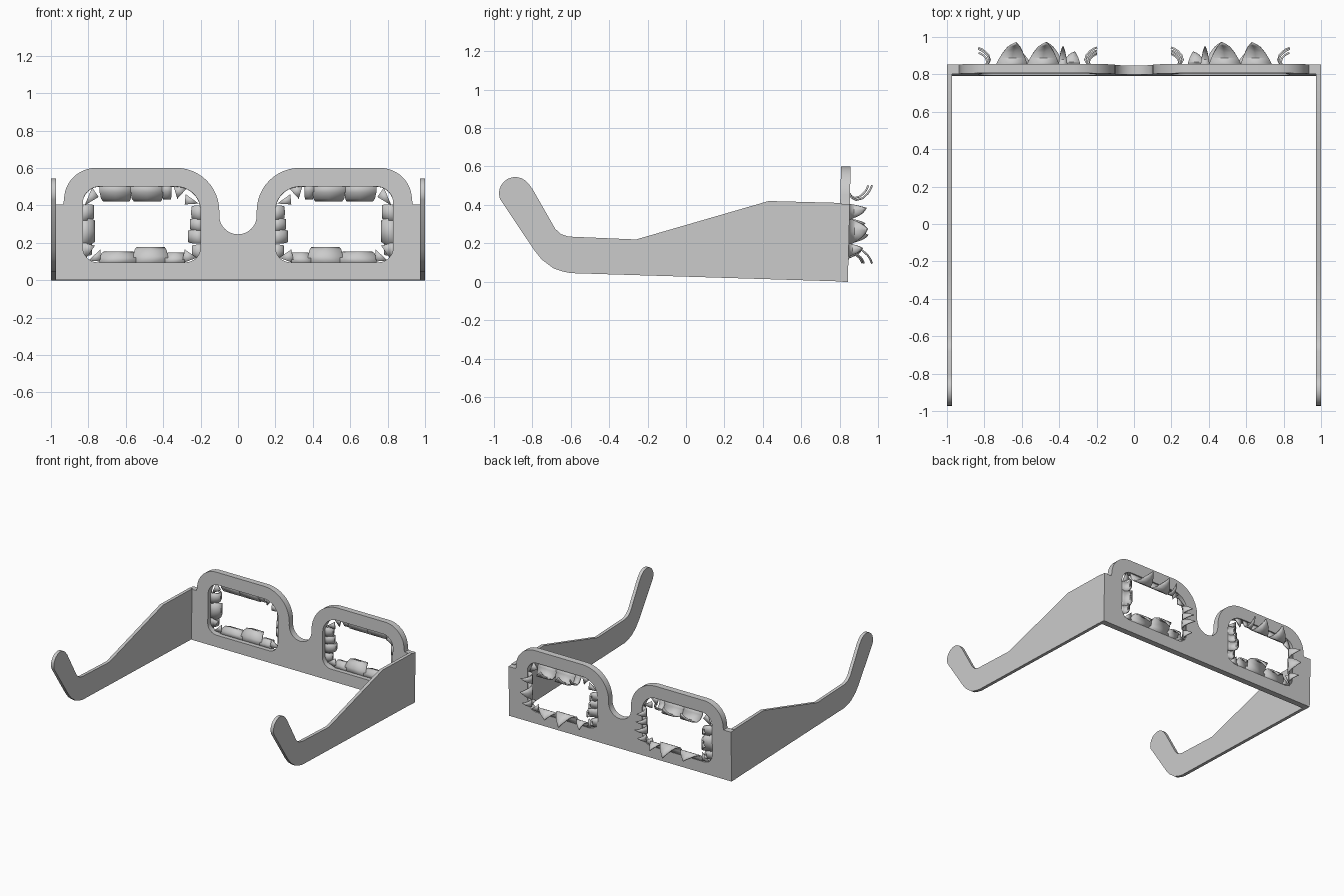
import bpy, bmesh, math
from mathutils import Matrix

if "Cube" in bpy.data.objects:
    bpy.data.objects.remove(bpy.data.objects["Cube"])

GREY = bpy.data.materials.new("card grey")
GREY.diffuse_color = (0.6, 0.6, 0.6, 1)
GREY.use_nodes = True
GREY.node_tree.nodes["Principled BSDF"].inputs["Base Color"].default_value = GREY.diffuse_color


def finish(ob, angle=30):
    bpy.ops.object.select_all(action='DESELECT')
    ob.select_set(True)
    bpy.context.view_layer.objects.active = ob
    ob.data.materials.clear()
    ob.data.materials.append(GREY)
    bpy.ops.object.shade_smooth_by_angle(angle=math.radians(angle))
    return ob


def arc(cx, cy, r, a0, a1, n=12, ry=None):
    """Points on an arc, angles in degrees."""
    ry = ry or r
    return [(cx + r * math.cos(math.radians(a0 + (a1 - a0) * i / n)),
             cy + ry * math.sin(math.radians(a0 + (a1 - a0) * i / n))) for i in range(n + 1)]


def plate(name, loops, thickness, matrix):
    """Flat sheet cut from closed outlines; inner outlines become holes."""
    cu = bpy.data.curves.new(name, 'CURVE')
    cu.dimensions = '2D'
    cu.fill_mode = 'BOTH'
    cu.extrude = thickness / 2
    for pts in loops:
        sp = cu.splines.new('POLY')
        sp.points.add(len(pts) - 1)
        for p, (x, y) in zip(sp.points, pts):
            p.co = (x, y, 0, 1)
        sp.use_cyclic_u = True
    ob = bpy.data.objects.new(name, cu)
    bpy.context.collection.objects.link(ob)
    bpy.ops.object.select_all(action='DESELECT')
    ob.select_set(True)
    bpy.context.view_layer.objects.active = ob
    bpy.ops.object.convert(target='MESH')
    ob = bpy.context.object
    bm = bmesh.new()
    bm.from_mesh(ob.data)
    bmesh.ops.remove_doubles(bm, verts=bm.verts, dist=1e-5)
    bm.transform(matrix)
    bmesh.ops.recalc_face_normals(bm, faces=bm.faces)
    bm.to_mesh(ob.data)
    bm.free()
    return finish(ob)


# Front frame: half outline mirrored, with two rounded openings
half = [(-1, 0), (-1, 0.405), (-0.935, 0.405)]
half += arc(-0.76, 0.43, 0.17, 180, 90)
half += arc(-0.33, 0.37, 0.23, 90, 0)
half += arc(0, 0.345, 0.1, 180, 270)
outline = half + [(-x, z) for x, z in reversed(half[:-1])]
opening = (arc(-0.74, 0.41, 0.09, 180, 90) + arc(-0.33, 0.37, 0.13, 90, 0)
           + arc(-0.28, 0.175, 0.08, 0, -90) + arc(-0.75, 0.175, 0.08, 270, 180))
mirrored = [(-x, z) for x, z in opening]
tilt = Matrix.Translation((0, 0.817, 0)) @ Matrix.Rotation(math.radians(88.6), 4, 'X')
plate("front_frame", [outline, opening, mirrored], 0.05, tilt)

# Temple arms with hooked ends
arm = [(0.80, 0.002), (0.81, 0.41), (0.43, 0.42), (-0.26, 0.22), (-0.61, 0.235),
       (-0.65, 0.248), (-0.68, 0.275), (-0.80, 0.485)]
arm += arc(-0.888, 0.46, 0.085, 35, 200, 10)
arm += [(-0.79, 0.165), (-0.75, 0.115), (-0.69, 0.07), (-0.64, 0.053), (-0.60, 0.045)]
upright = Matrix(((0, 0, 1, 0), (1, 0, 0, 0), (0, 1, 0, 0), (0, 0, 0, 1)))
for side, label in ((-1, "left"), (1, "right")):
    plate(label + "_arm", [arm], 0.026, Matrix.Translation((side * 0.987, 0, 0)) @ upright)

# Torn film flaps: strips that curl outwards to a point
# curl = (distance in from the edge, depth, width factor)
CURL = [(-0.01, 0, 1), (0.03, 0.008, 1), (0.062, 0.025, 0.93), (0.075, 0.05, 0.82),
        (0.066, 0.082, 0.62), (0.042, 0.108, 0.4), (0.022, 0.122, 0.2), (-0.002, 0.132, 0.02)]


def flap(bm, edge, a, b, size, lean=0.0):
    """Flap on one edge of the opening, between positions a and b along it."""
    rows = []
    mid, hw = (a + b) / 2, (b - a) / 2
    place = {"top": lambda s, d, y: (s, y, 0.5 - d),
             "bottom": lambda s, d, y: (s, y, 0.097 + d),
             "outer": lambda s, d, y: (-0.83 + d, y, s),
             "inner": lambda s, d, y: (-0.2 - d, y, s)}[edge]
    for i, (d, y, w) in enumerate(CURL):
        c = mid + lean * hw * (i / 7) ** 2
        rows.append([bm.verts.new(place(c + k * hw * w, d * size, 0.836 + y * size))
                     for k in (-1, 0, 1)])
    for r0, r1 in zip(rows, rows[1:]):
        for k in (0, 1):
            bm.faces.new((r0[k], r0[k + 1], r1[k + 1], r1[k]))


FLAPS = {
    "top": [(-0.74, -0.57, 1, 0.3), (-0.575, -0.40, 1, 0.2), (-0.405, -0.355, 0.85, 0)],
    "bottom": [(-0.74, -0.545, 0.68, 0.2), (-0.56, -0.375, 1, 0), (-0.39, -0.285, 0.62, 0.4)],
    "outer": [(0.32, 0.405, 0.75, 0.5), (0.19, 0.33, 0.8, 0.2), (0.13, 0.2, 0.6, 0.3)],
    "inner": [(0.325, 0.40, 0.6, 0), (0.265, 0.33, 0.7, 0.2), (0.195, 0.27, 0.82, 0.3),
              (0.12, 0.19, 0.55, 0.2)],
}
for edge, items in FLAPS.items():
    bm = bmesh.new()
    for a, b, size, lean in items:
        flap(bm, edge, a, b, size, lean)
    # Flat corner shards beside the outer and inner edges
    if edge == "outer":
        for tri in (((-0.82, 0.40), (-0.745, 0.445), (-0.78, 0.495)),
                    ((-0.80, 0.105), (-0.735, 0.10), (-0.735, 0.165)),
                    ((-0.83, 0.2), (-0.81, 0.12), (-0.765, 0.185))):
            bm.faces.new([bm.verts.new((x, 0.84, z)) for x, z in tri])
    if edge == "inner":
        for tri in (((-0.345, 0.505), (-0.325, 0.435), (-0.275, 0.49)),
                    ((-0.28, 0.46), (-0.285, 0.405), (-0.21, 0.41)),
                    ((-0.3, 0.09), (-0.285, 0.165), (-0.22, 0.12))):
            bm.faces.new([bm.verts.new((x, 0.84, z)) for x, z in tri])
    bmesh.ops.recalc_face_normals(bm, faces=bm.faces)
    me = bpy.data.meshes.new(edge + "_film_flaps")
    bm.to_mesh(me)
    bm.free()
    ob = bpy.data.objects.new(edge + "_film_flaps", me)
    bpy.context.collection.objects.link(ob)
    finish(ob, 40)
    solid = ob.modifiers.new("thickness", 'SOLIDIFY')
    solid.thickness = 0.01
    solid.offset = 0
    mirror = ob.modifiers.new("other_eye", 'MIRROR')
    mirror.use_axis = (True, False, False)
